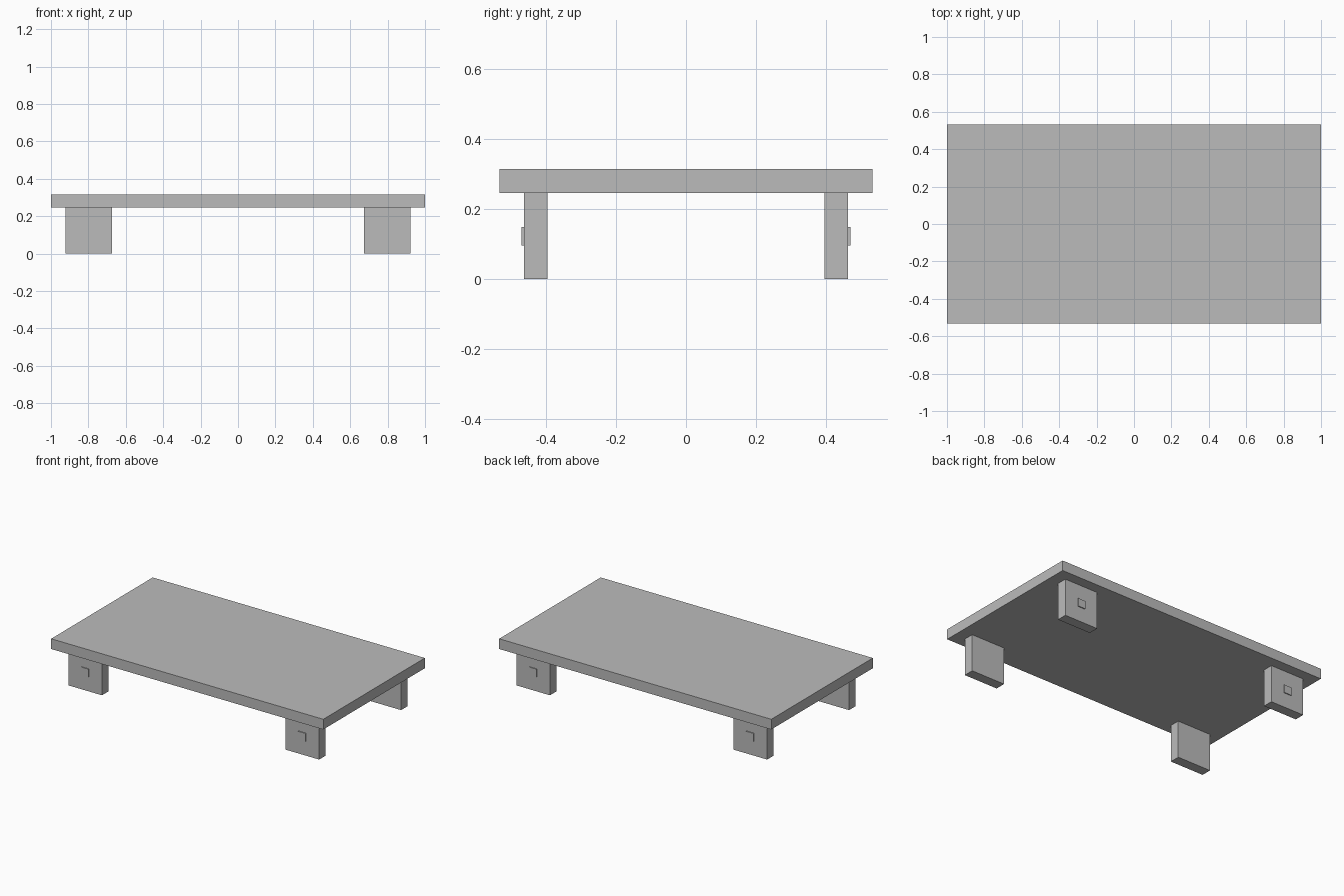
import bpy

# Remove the default object
cube = bpy.data.objects.get("Cube")
if cube:
    bpy.data.objects.remove(cube, do_unlink=True)

# Single grey finish
grey = bpy.data.materials.new("plain_grey")
grey.use_nodes = True
colour = (0.5, 0.5, 0.5, 1)
grey.diffuse_color = colour
grey.node_tree.nodes["Principled BSDF"].inputs["Base Color"].default_value = colour


def box(name, low, high):
    """Axis-aligned box between two corners."""
    centre = [(a + b) / 2 for a, b in zip(low, high)]
    bpy.ops.mesh.primitive_cube_add(size=1, location=centre)
    part = bpy.context.object
    part.name = name
    part.scale = [b - a for a, b in zip(low, high)]
    bpy.ops.object.transform_apply(location=False, rotation=False, scale=True)
    part.data.materials.append(grey)
    return part


leg_top, leg_x, leg_y = 0.247, 0.798, 0.43
leg_half_width, leg_half_depth = 0.123, 0.034

# Table top
box("table_top", (-1, -0.533, leg_top), (1, 0.533, 0.315))

# Four block legs, each with a small square peg end on its outer face
for side, sx in (("right", -1), ("left", 1)):
    for end, sy in (("front", -1), ("back", 1)):
        x, y = sx * leg_x, sy * leg_y
        box(f"{end}_{side}_leg",
            (x - leg_half_width, y - leg_half_depth, 0),
            (x + leg_half_width, y + leg_half_depth, leg_top))
        inner, outer = sorted((sy * 0.455, sy * 0.47))
        box(f"{end}_{side}_peg",
            (x - 0.027, inner, 0.097), (x + 0.027, outer, 0.15))
